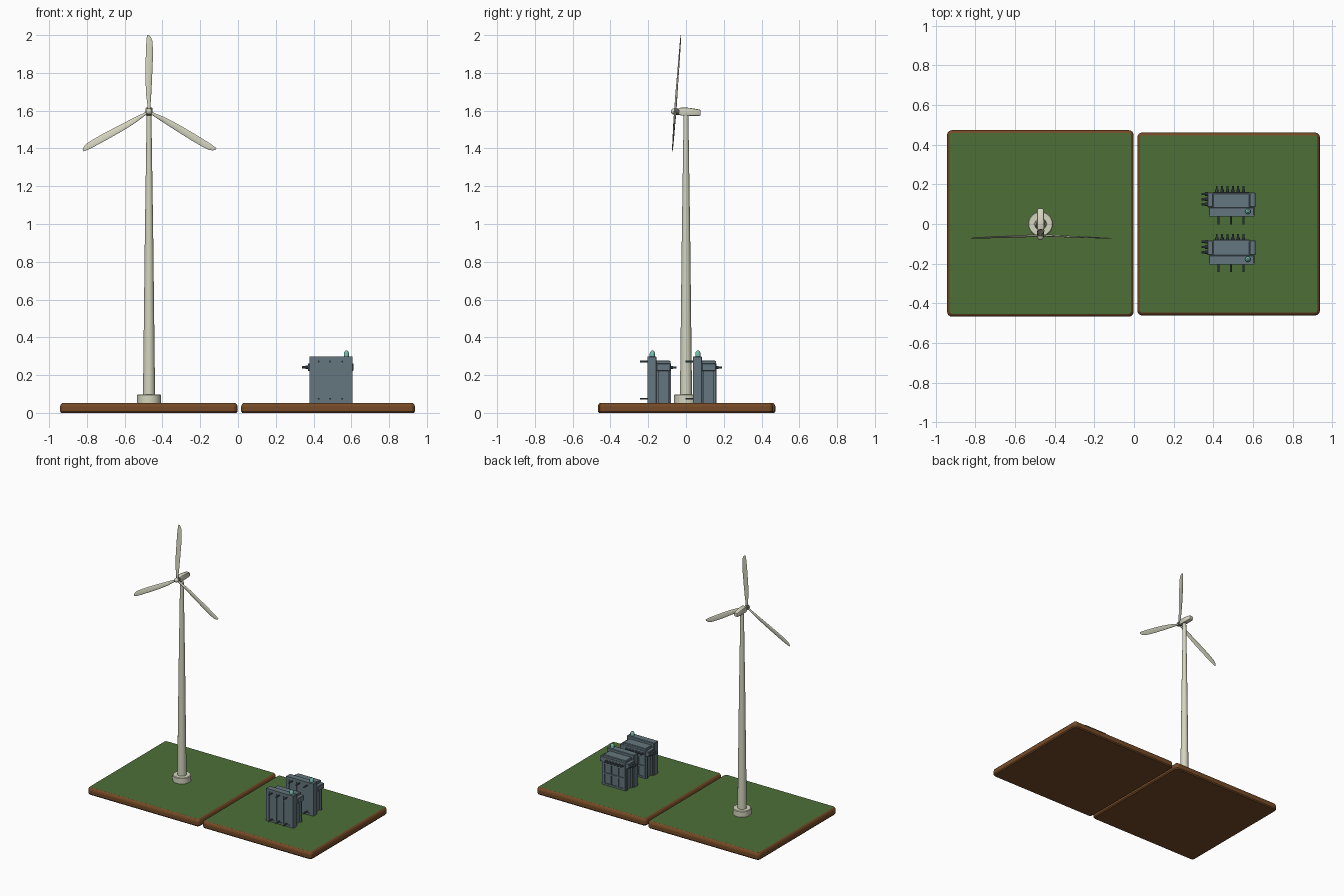
import bpy, bmesh, math
from mathutils import Matrix, Vector

if "Cube" in bpy.data.objects:
    bpy.data.objects.remove(bpy.data.objects["Cube"])


def mat(name, r, g, b):
    m = bpy.data.materials.new(name)
    m.diffuse_color = (r, g, b, 1)
    m.use_nodes = True
    m.node_tree.nodes["Principled BSDF"].inputs["Base Color"].default_value = m.diffuse_color
    return m


GREEN = mat("grass", 0.075, 0.16, 0.04)
BROWN = mat("soil", 0.18, 0.07, 0.02)
CREAM = mat("cream", 0.66, 0.66, 0.52)
DARK = mat("dark_metal", 0.10, 0.10, 0.09)
STEEL = mat("steel_blue", 0.13, 0.18, 0.21)
DEEP = mat("deep_steel", 0.08, 0.11, 0.13)
LAMP = mat("lamp_green", 0.18, 0.52, 0.42)


def finish(name, bm, material, smooth=False, matrix=None):
    if matrix is not None:
        bm.transform(matrix)
    bmesh.ops.recalc_face_normals(bm, faces=bm.faces)
    me = bpy.data.meshes.new(name)
    bm.to_mesh(me)
    bm.free()
    ob = bpy.data.objects.new(name, me)
    bpy.context.collection.objects.link(ob)
    me.materials.append(material)
    if smooth:
        bpy.ops.object.select_all(action='DESELECT')
        ob.select_set(True)
        bpy.context.view_layer.objects.active = ob
        bpy.ops.object.shade_smooth_by_angle(angle=math.radians(35))
    return ob


def loft(name, rings, material, smooth=False, matrix=None):
    bm = bmesh.new()
    vs = [[bm.verts.new(p) for p in ring] for ring in rings]
    n = len(vs[0])
    for a, b in zip(vs, vs[1:]):
        for i in range(n):
            j = (i + 1) % n
            bm.faces.new((a[i], a[j], b[j], b[i]))
    bm.faces.new(vs[0])
    bm.faces.new(vs[-1])
    return finish(name, bm, material, smooth, matrix)


def rounded(hx, hy, r, z, cx=0, cy=0, steps=4):
    pts = []
    for q, (sx, sy) in enumerate([(1, 1), (-1, 1), (-1, -1), (1, -1)]):
        for k in range(steps + 1):
            a = math.pi / 2 * (q + k / steps)
            pts.append((cx + sx * (hx - r) + r * math.cos(a),
                        cy + sy * (hy - r) + r * math.sin(a), z))
    return pts


def circle(r, z, n=24):
    return [(r * math.cos(2 * math.pi * i / n), r * math.sin(2 * math.pi * i / n), z)
            for i in range(n)]


def turned(name, profile, material, matrix, n=24):
    return loft(name, [circle(r, z, n) for r, z in profile], material, True, matrix)


def box(name, x0, x1, y0, y1, z0, z1, material=STEEL, bevel=0.0):
    bm = bmesh.new()
    bmesh.ops.create_cube(bm, size=1)
    bm.transform(Matrix.Translation(((x0 + x1) / 2, (y0 + y1) / 2, (z0 + z1) / 2))
                 @ Matrix.Diagonal((x1 - x0, y1 - y0, z1 - z0, 1)))
    if bevel:
        bmesh.ops.bevel(bm, geom=bm.edges[:], offset=bevel, segments=1, affect='EDGES')
    return finish(name, bm, material)


def rod(name, a, b, r, material=DEEP, n=10):
    a, d = Vector(a), Vector(b) - Vector(a)
    m = Matrix.Translation(a) @ d.to_track_quat('Z', 'Y').to_matrix().to_4x4()
    turned(name, [(r, 0), (r, d.length)], material, m, n)


# Ground tiles: rounded soil slab with a grass top
def tile(name, cx, cy, hx, hy):
    prof = [(0.006, 0), (0, 0.008), (0, 0.034), (0.004, 0.045), (0.011, 0.052), (0.014, 0.0535)]
    ob = loft(name, [rounded(hx - d, hy - d, 0.025 - d, z, cx, cy) for d, z in prof], BROWN)
    ob.data.materials.append(GREEN)
    for p in ob.data.polygons:
        if p.normal.z > 0.95:
            p.material_index = 1


tile("turbine_tile", -0.472, 0.003, 0.470, 0.470)
tile("transformer_tile", 0.477, 0.0, 0.460, 0.461)

# Turbine foundation and tower
TX = -0.471
base = Matrix.Translation((TX, 0, 0))
turned("foundation", [(0.063, 0.045), (0.063, 0.094), (0.059, 0.098)], CREAM, base, 32)
turned("tower", [(0.032, 0.09), (0.029, 0.35), (0.022, 0.95), (0.0125, 1.58)], CREAM, base)

# Nacelle lofted from front to rear
sections = [(-0.042, 0.011, 1.580, 1.610), (-0.025, 0.018, 1.574, 1.617),
            (0.02, 0.018, 1.573, 1.615), (0.072, 0.016, 1.573, 1.606),
            (0.077, 0.013, 1.576, 1.603)]
loft("nacelle", [[(TX + px, y, (z0 + z1) / 2 + pz) for px, pz, _ in
                  rounded(w, (z1 - z0) / 2, 0.006, 0, steps=2)]
                 for y, w, z0, z1 in sections], CREAM, True)

# Hub and blades, tilted back slightly
rotor = Matrix.Translation((TX, -0.057, 1.595)) @ Matrix.Rotation(math.radians(-4.2), 4, 'X')
axle = rotor @ Matrix.Rotation(math.radians(90), 4, 'X')
turned("hub", [(0.013, -0.03), (0.017, -0.012), (0.017, 0.008)], DARK, axle, 16)
turned("hub_nose", [(0.017, 0.008), (0.014, 0.016), (0.008, 0.021), (0.002, 0.023)],
       CREAM, axle, 16)

# Blade stations: height, leading x, trailing x, half thickness, twist
stations = [(0.0, -0.007, 0.007, 0.006, 0), (0.03, -0.008, 0.008, 0.006, 14),
            (0.09, -0.016, 0.012, 0.005, 12), (0.17, -0.019, 0.016, 0.004, 9),
            (0.27, -0.018, 0.020, 0.0035, 6), (0.34, -0.016, 0.020, 0.003, 4),
            (0.375, -0.014, 0.018, 0.0025, 3), (0.395, -0.012, 0.010, 0.002, 2),
            (0.406, -0.010, 0.0, 0.001, 2)]
for i in range(3):
    rings = []
    for h, x0, x1, t, tw in stations:
        c, s = math.cos(math.radians(tw)), math.sin(math.radians(tw))
        ring = []
        for k in range(12):
            a = 2 * math.pi * k / 12
            x, y = (x0 + x1) / 2 + (x1 - x0) / 2 * math.cos(a), t * math.sin(a)
            ring.append((x * c - y * s, x * s + y * c, h))
        rings.append(ring)
    loft(f"blade_{i + 1}", rings, CREAM, True, rotor @ Matrix.Rotation(i * 2 * math.pi / 3, 4, 'Y'))


# Transformer: oy is the front face of the tall cabinet
def transformer(tag, oy):
    def b(name, x0, x1, y0, y1, z0, z1, m=STEEL, bevel=0.0):
        box(f"{tag}_{name}", x0, x1, oy + y0, oy + y1, z0, z1, m, bevel)

    # Cabinet and tank
    b("cabinet", 0.378, 0.606, 0.005, 0.047, 0.05, 0.298, STEEL, 0.003)
    b("tank", 0.398, 0.582, 0.04, 0.118, 0.05, 0.278, STEEL, 0.003)
    b("tank_lid", 0.394, 0.586, 0.045, 0.122, 0.262, 0.276)
    # Front frame around three panels, with feed rods
    for i, x in enumerate((0.378, 0.450, 0.511, 0.580)):
        b(f"front_post_{i}", x, x + (0.026 if i in (0, 3) else 0.015), 0, 0.008, 0.053, 0.298)
    b("front_top_rail", 0.378, 0.606, 0, 0.008, 0.278, 0.298)
    b("front_bottom_rail", 0.378, 0.606, 0, 0.008, 0.053, 0.068)
    for i, x in enumerate((0.427, 0.488, 0.552)):
        for z in (0.272, 0.075):
            rod(f"{tag}_front_rod_{i}_{z}", (x, oy + 0.01, z), (x, oy - 0.039, z), 0.005)
    # Side headers, side panels and terminals
    for x0, x1, side in ((0.370, 0.402, "left"), (0.578, 0.612, "right")):
        b(f"{side}_header", x0, x1, 0.047, 0.122, 0.222, 0.262, STEEL, 0.003)
        for y in (0.047, 0.108):
            b(f"{side}_post_{y}", x0 + 0.018 if side == "left" else x0,
              x1 if side == "left" else x1 - 0.018, y, y + 0.012, 0.05, 0.225)
    for i, y in enumerate((0.062, 0.088, 0.114)):
        rod(f"{tag}_side_terminal_{i}", (0.375, oy + y, 0.242), (0.340, oy + y, 0.242), 0.006)
        rod(f"{tag}_side_collar_{i}", (0.372, oy + y, 0.242), (0.358, oy + y, 0.242), 0.009)
    # Rear frame and terminals
    for z0, z1 in ((0.05, 0.066), (0.135, 0.147), (0.212, 0.262)):
        b(f"rear_rail_{z0}", 0.398, 0.582, 0.116, 0.125, z0, z1)
    for x in (0.398, 0.454, 0.514, 0.570):
        b(f"rear_post_{x}", x, x + 0.012, 0.116, 0.125, 0.05, 0.23)
    for i in range(6):
        x = 0.417 + i * 0.027
        rod(f"{tag}_rear_terminal_{i}", (x, oy + 0.12, 0.24), (x, oy + 0.154, 0.24), 0.005)
        rod(f"{tag}_rear_collar_{i}", (x, oy + 0.12, 0.24), (x, oy + 0.136, 0.24), 0.0085)
    # Signal lamp
    turned(f"{tag}_lamp", [(0.014, 0.296), (0.014, 0.314), (0.011, 0.324), (0.005, 0.329)],
           LAMP, Matrix.Translation((0.574, oy + 0.026, 0)), 16)


transformer("front_transformer", -0.204)
transformer("back_transformer", 0.037)
